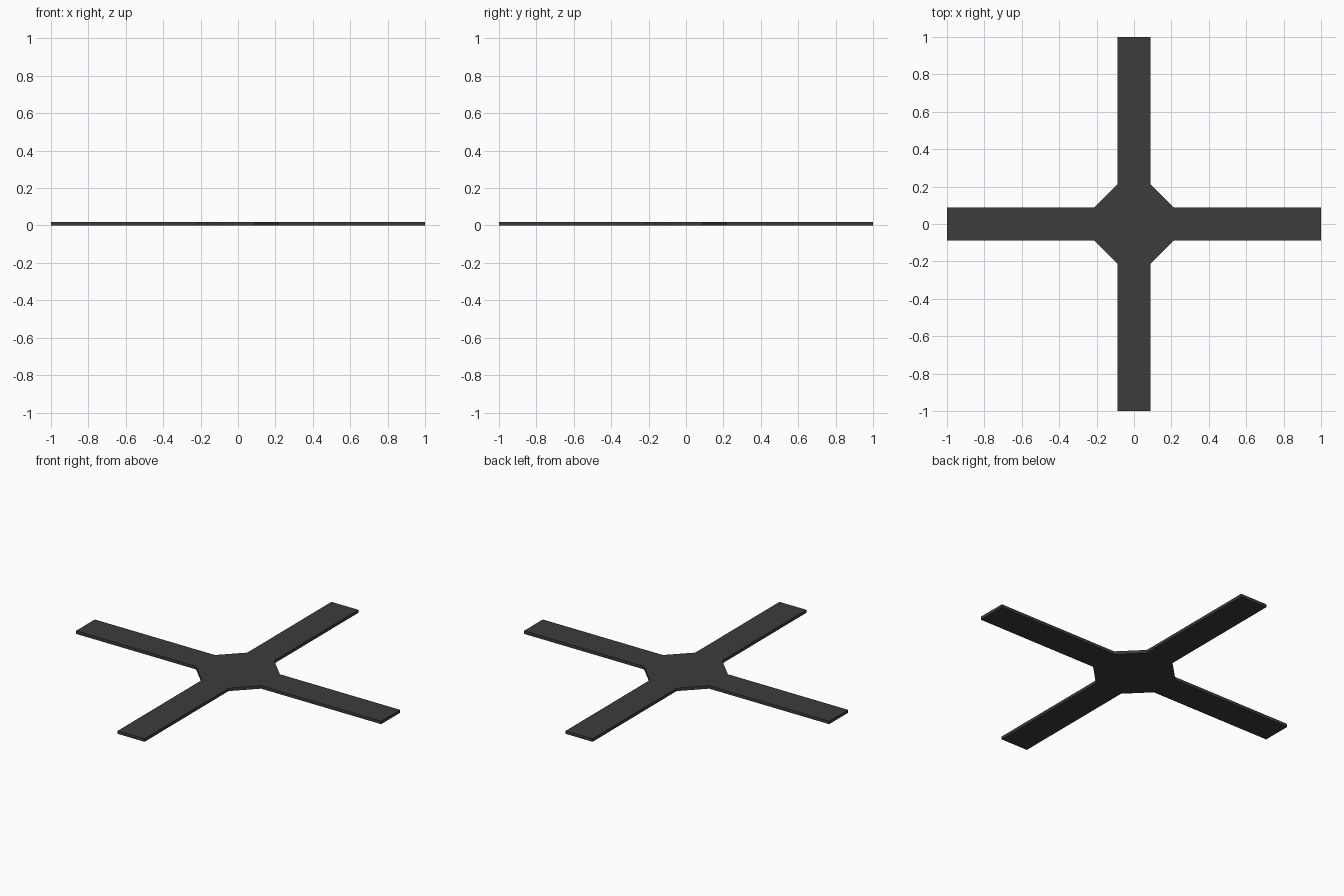
import bpy, bmesh
from mathutils import Matrix, Vector
from math import pi

if "Cube" in bpy.data.objects:
    bpy.data.objects.remove(bpy.data.objects["Cube"])

THICK = 0.018   # plate thickness
HALF_W = 0.088  # half width of an arm
HUB = 0.213     # where the corner gussets meet the arms

# Outline of one quarter, repeated around the centre
quarter = [(1, -HALF_W), (1, HALF_W), (HUB, HALF_W), (HALF_W, HUB)]

bm = bmesh.new()
verts = []
for i in range(4):
    turn = Matrix.Rotation(i * pi / 2, 3, 'Z')
    # the last gusset point is also the start of the next arm's side
    verts += [bm.verts.new(turn @ Vector((x, y, 0))) for x, y in quarter]
face = bm.faces.new(verts)

# Thicken the outline into a plate
top = bmesh.ops.extrude_face_region(bm, geom=[face])['geom']
bmesh.ops.translate(bm, vec=(0, 0, THICK),
                    verts=[g for g in top if isinstance(g, bmesh.types.BMVert)])
bmesh.ops.recalc_face_normals(bm, faces=bm.faces)

mesh = bpy.data.meshes.new("cross_base")
bm.to_mesh(mesh)
bm.free()
base = bpy.data.objects.new("cross_base", mesh)
bpy.context.collection.objects.link(base)

# Dark grey finish
mat = bpy.data.materials.new("dark_grey")
mat.diffuse_color = (0.045, 0.045, 0.045, 1)
mat.use_nodes = True
mat.node_tree.nodes["Principled BSDF"].inputs["Base Color"].default_value = mat.diffuse_color
mesh.materials.append(mat)
